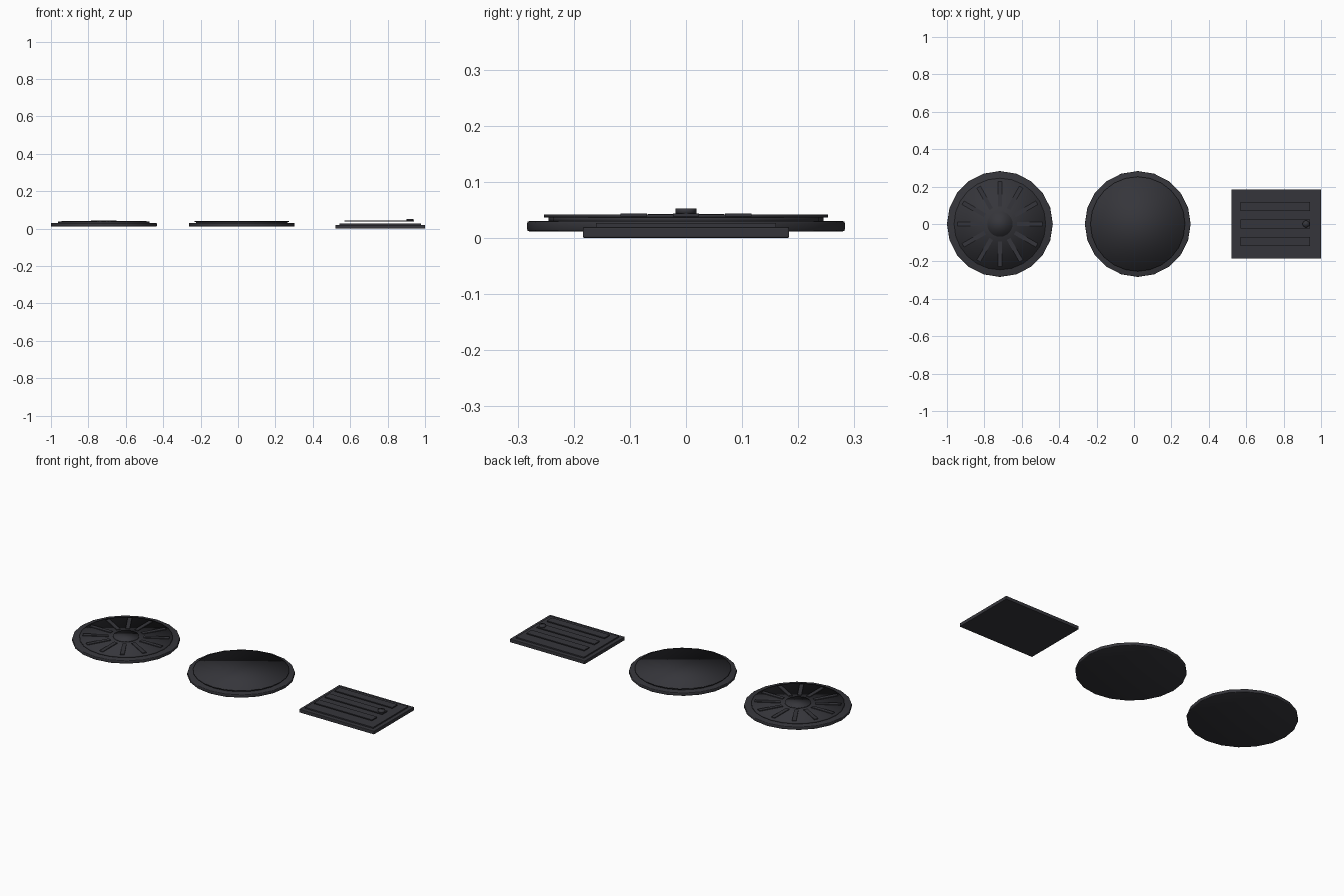
import bpy
from math import cos, sin, pi

cube = bpy.data.objects.get("Cube")
if cube:
    bpy.data.objects.remove(cube)

iron = bpy.data.materials.new("dark iron")
iron.use_nodes = True
colour = (0.036, 0.036, 0.043, 1)
iron.diffuse_color = colour
iron.node_tree.nodes["Principled BSDF"].inputs["Base Color"].default_value = colour


def finish(obj, name, bevel):
    obj.name = name
    obj.data.materials.append(iron)
    if bevel:
        mod = obj.modifiers.new("soft edge", "BEVEL")
        mod.width = bevel
        mod.segments = 2
    return obj


def disc(name, x, y, radius, bottom, top, sides=24, bevel=0):
    bpy.ops.mesh.primitive_cylinder_add(
        vertices=sides, radius=radius, depth=top - bottom,
        location=(x, y, (bottom + top) / 2))
    bpy.ops.object.shade_smooth()
    return finish(bpy.context.object, name, bevel)


def slab(name, x, y, length, width, bottom, top, angle=0, bevel=0):
    bpy.ops.mesh.primitive_cube_add(
        size=1, location=(x, y, (bottom + top) / 2), rotation=(0, 0, angle))
    obj = bpy.context.object
    obj.scale = (length, width, top - bottom)
    bpy.ops.object.transform_apply(location=False, rotation=False, scale=True)
    return finish(obj, name, bevel)


# Spoked round cover
FAN_X = -0.717
disc("spoked_cover_base", FAN_X, 0, 0.283, 0.012, 0.03, 20, 0.003)
disc("spoked_cover_plate", FAN_X, 0, 0.245, 0.029, 0.038)
disc("spoked_cover_hub", FAN_X, 0, 0.068, 0.037, 0.043)
for i in range(12):
    a = i * pi / 6
    slab("spoke", FAN_X + 0.16 * cos(a), 0.16 * sin(a),
         0.135, 0.022, 0.037, 0.042, a)

# Plain round cover
PLAIN_X = 0.02
disc("plain_cover_base", PLAIN_X, 0, 0.283, 0.012, 0.03, 20, 0.003)
disc("plain_cover_step", PLAIN_X, 0, 0.245, 0.029, 0.038)
disc("plain_cover_top", PLAIN_X, 0, 0.253, 0.037, 0.042)

# Rectangular hatch with raised bars and a knob
HATCH_X = 0.76
slab("hatch_base", HATCH_X, 0, 0.48, 0.368, 0, 0.02, bevel=0.003)
slab("hatch_panel", HATCH_X, 0, 0.436, 0.32, 0.019, 0.027)
for y in (-0.093, 0, 0.093):
    slab("hatch_bar", 0.755, y, 0.37, 0.047, 0.038, 0.044)
disc("hatch_knob", 0.92, 0, 0.019, 0.043, 0.053, 12)
